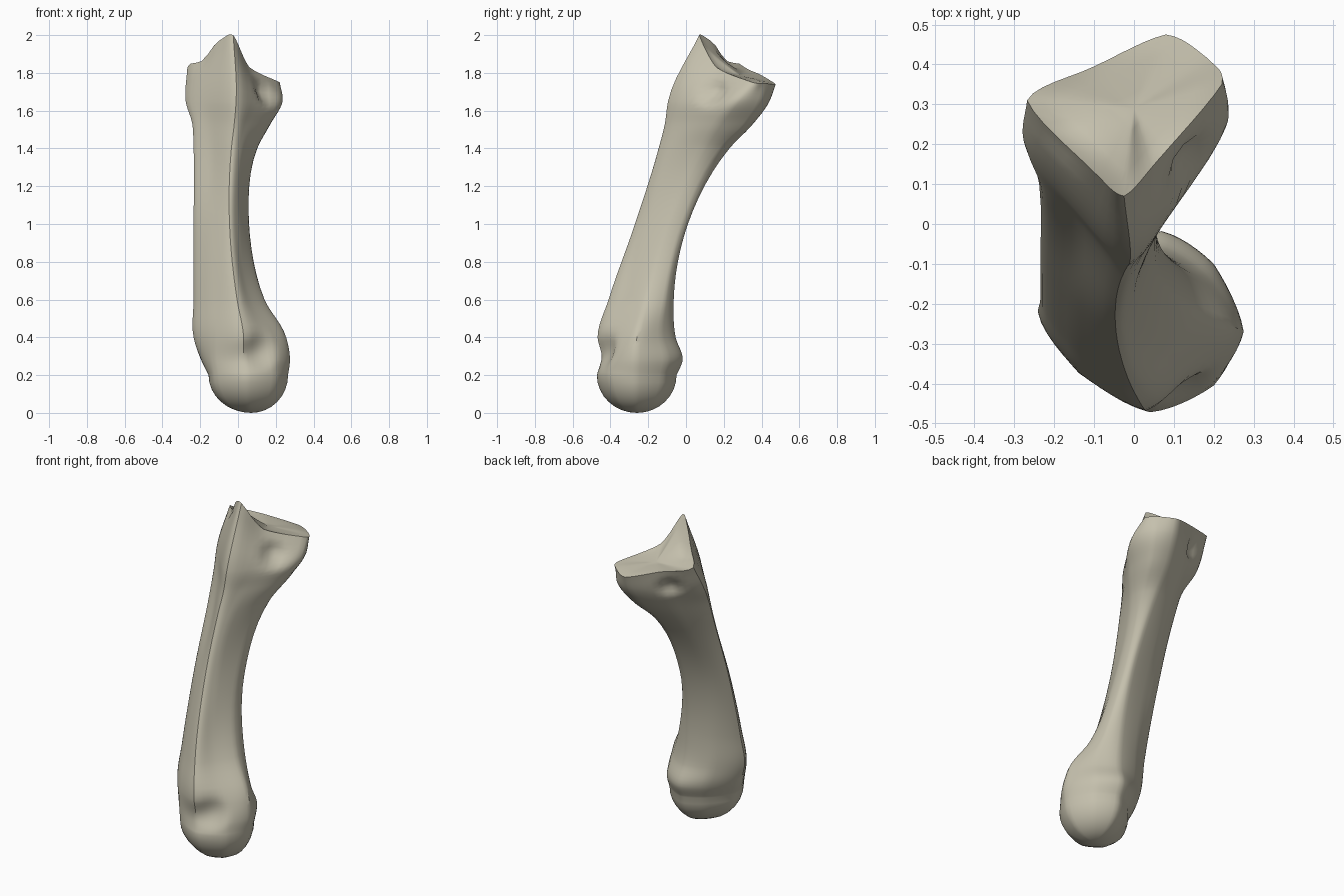
import bpy
import bmesh
import math
from mathutils import Vector

default_cube = bpy.data.objects.get("Cube")
if default_cube:
    bpy.data.objects.remove(default_cube, do_unlink=True)

STEPS_AROUND = 6
STEPS_ALONG = 6
DOME_STEPS = 8

# Heights of the cross-sections shared by every guide line
HEIGHTS = (0.2, 0.28, 0.4, 0.6, 1.0, 1.4, 1.53, 1.65)

# Guide lines running up the bone, counter-clockwise from the front ridge,
# with one (x, y) per height
GUIDES = {
    "front_ridge": [(.04, -.472), (.03, -.45), (.03, -.468), (-.005, -.41),
                    (-.045, -.27), (-.035, -.145), (-.02, -.112), (-.01, -.095)],
    "front_right": [(.2, -.405), (.19, -.4), (.17, -.37), (.07, -.32),
                    (.005, -.215), (.025, -.09), (.06, -.02), (.11, .06)],
    "right": [(.265, -.27), (.275, -.27), (.255, -.26), (.14, -.21),
              (.055, -.095), (.1, .09), (.17, .165), (.236, .26)],
    "back_right": [(.195, -.12), (.2, -.1), (.18, -.13), (.12, -.11),
                   (.055, -.02), (.09, .185), (.15, .32), (.19, .395)],
    "back": [(.07, -.05), (.07, -.018), (.06, -.055), (.04, -.065),
             (.02, .01), (.03, .23), (.05, .355), (.075, .442)],
    "back_left": [(-.05, -.11), (-.07, -.085), (-.1, -.1), (-.11, -.1),
                  (-.12, -.025), (-.11, .185), (-.11, .28), (-.11, .35)],
    "left": [(-.155, -.25), (-.195, -.24), (-.235, -.23), (-.235, -.19),
             (-.235, -.08), (-.235, .065), (-.242, .12), (-.277, .21)],
    "front_left": [(-.125, -.38), (-.135, -.375), (-.14, -.37), (-.15, -.31),
                   (-.15, -.185), (-.14, -.025), (-.145, .015), (-.15, .04)],
}

# Where each guide line meets the rim of the upper joint
RIM = {
    "front_ridge": (-.025, .07, 2), "front_right": (.06, .16, 1.83),
    "right": (.22, .35, 1.75), "back_right": (.185, .415, 1.745),
    "back": (.08, .475, 1.74), "back_left": (-.1, .395, 1.79),
    "left": (-.268, .31, 1.83), "front_left": (-.1, .13, 1.97),
}


def spline(b, c, leave, arrive, t):
    """Point between b and c on a smooth curve with the given end tangents."""
    s = 1 - t
    return b * s * s * (1 + 2 * t) + c * t * t * (1 + 2 * s) \
        + leave * t * s * s - arrive * s * t * t


def sample_open(points, steps):
    """Smooth curve through unevenly spaced points, ends included."""
    spans = [q - p for p, q in zip(points, points[1:])]
    slopes = [s / s.length for s in spans]
    tangents = [slopes[0]]
    for (s1, s2), (d1, d2) in zip(zip(slopes, slopes[1:]), zip(spans, spans[1:])):
        tangents.append((s1 * d2.length + s2 * d1.length) / (d1.length + d2.length))
    tangents.append(slopes[-1])
    curve = []
    for i, span in enumerate(spans):
        leave, arrive = (tangents[i + k] * span.length for k in (0, 1))
        curve += [spline(points[i], points[i + 1], leave, arrive, k / steps)
                  for k in range(steps)]
    return curve + [points[-1]]


def sample_ring(points, steps, roundness):
    """Closed curve through the points, between straight and fully round."""
    n = len(points)
    ring = []
    for i in range(n):
        a, b, c, d = (points[(i + k) % n] for k in (-1, 0, 1, 2))
        for k in range(steps):
            t = k / steps
            curved = spline(b, c, (c - a) / 2, (d - b) / 2, t)
            ring.append(b.lerp(c, t).lerp(curved, roundness))
    return ring


def bridge(bm, lower, upper):
    n = len(lower)
    for i in range(n):
        j = (i + 1) % n
        bm.faces.new((lower[i], lower[j], upper[j], upper[i]))


def close(bm, ring, tip):
    centre = bm.verts.new(tip)
    for i in range(len(ring)):
        bm.faces.new((ring[i], ring[(i + 1) % len(ring)], centre))


def dent(bm, centre, radius, push):
    """Press a soft hollow into the surface."""
    for v in bm.verts:
        d = (v.co - Vector(centre)).length / radius
        if d < 1:
            v.co += Vector(push) * (1 - d * d) ** 2


# Shaft: smooth guide lines, then closed sections across them
lines = []
for name, section in GUIDES.items():
    points = [Vector((x, y, z)) for (x, y), z in zip(section, HEIGHTS)]
    lines.append(sample_open(points + [Vector(RIM[name])], STEPS_ALONG))
rings = [sample_ring(list(level), STEPS_AROUND, 0.65) for level in zip(*lines)]

# Rounded lower head: the first section shrinks towards a pole
pole = Vector((0.07, -0.26, 0))
dome = []
for k in range(1, DOME_STEPS):
    angle = math.pi / 2 * k / DOME_STEPS
    spread, height = math.sin(angle), HEIGHTS[0] * (1 - math.cos(angle))
    dome.append([Vector((pole.x + (p.x - pole.x) * spread,
                         pole.y + (p.y - pole.y) * spread, height)) for p in rings[0]])

# Hollow upper joint face: the rim shrinks towards a low centre, dipping quickly
hollow = Vector((0, 0.29, 1.785))
cap = []
for f in (0.15, 0.3, 0.5, 0.75):
    ring = [p.lerp(hollow, f) for p in rings[-1]]
    for p, edge in zip(ring, rings[-1]):
        p.z = edge.z + (hollow.z - edge.z) * f ** 0.7
    cap.append(ring)

bm = bmesh.new()
loops = [[bm.verts.new(p) for p in ring] for ring in dome + rings + cap]
for lower, upper in zip(loops, loops[1:]):
    bridge(bm, lower, upper)
close(bm, loops[0], pole)
close(bm, loops[-1], hollow)

# Pits beside the upper joint, the dip in its rim and the groove above the head
dent(bm, (0.15, 0.14, 1.7), 0.1, (-0.035, 0.035, 0))
dent(bm, (-0.13, 0.34, 1.69), 0.08, (0.02, -0.03, 0))
dent(bm, (-0.18, 0.22, 1.9), 0.12, (0, 0, -0.04))
dent(bm, (0.12, -0.43, 0.33), 0.12, (-0.01, 0.03, 0))

bmesh.ops.recalc_face_normals(bm, faces=bm.faces)
mesh = bpy.data.meshes.new("bone")
bm.to_mesh(mesh)
bm.free()
bone = bpy.data.objects.new("bone", mesh)
bpy.context.collection.objects.link(bone)

# Single bone colour
colour = (0.56, 0.53, 0.42, 1)
material = bpy.data.materials.new("bone_beige")
material.use_nodes = True
material.diffuse_color = colour
material.node_tree.nodes["Principled BSDF"].inputs["Base Color"].default_value = colour
mesh.materials.append(material)

bpy.ops.object.select_all(action="DESELECT")
bone.select_set(True)
bpy.context.view_layer.objects.active = bone
bpy.ops.object.shade_smooth_by_angle(angle=math.radians(35))
